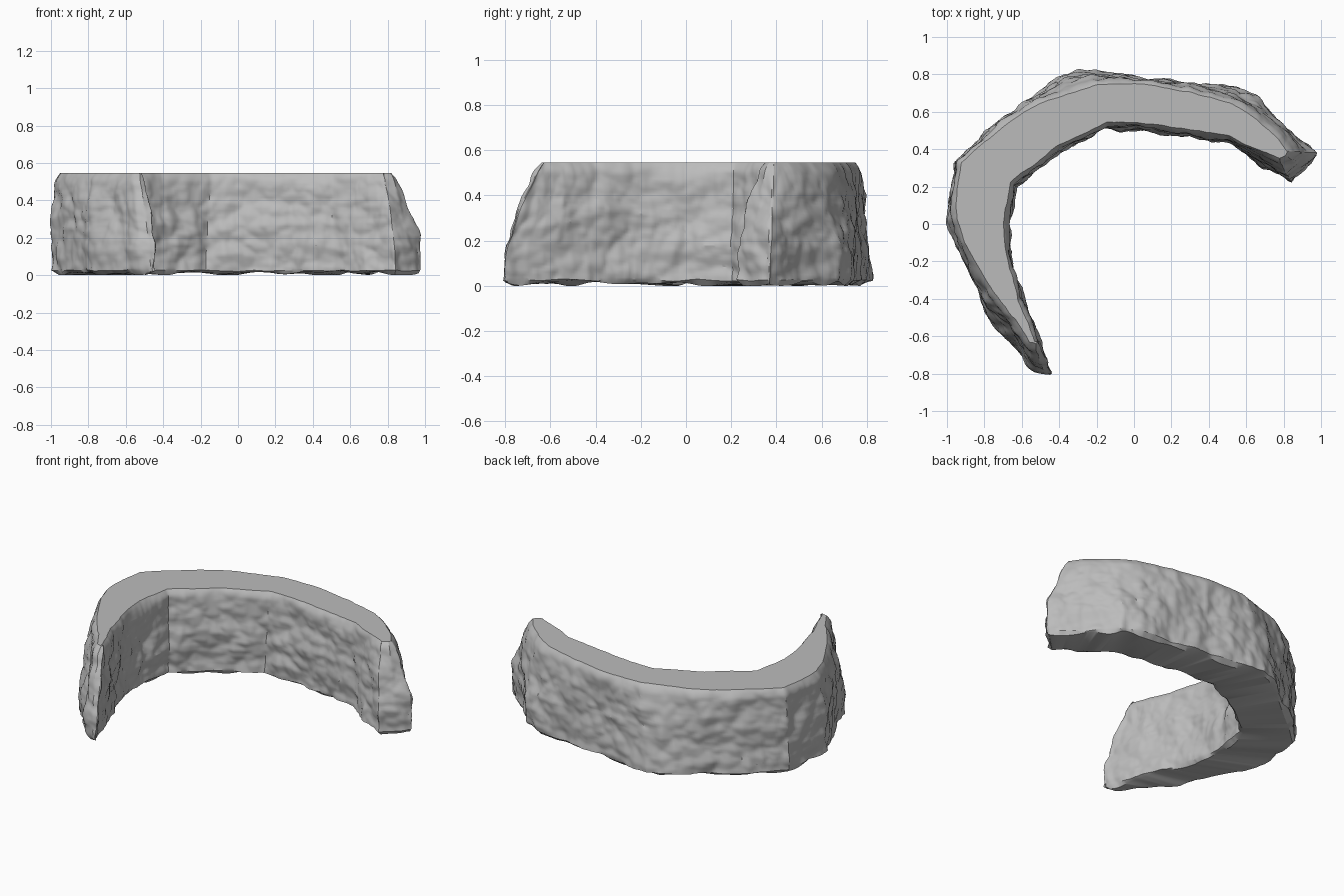
import bpy
import bmesh
from math import pi, sin
from mathutils import Vector, noise

cube = bpy.data.objects.get("Cube")
if cube:
    bpy.data.objects.remove(cube)

HALF = 250        # samples along each side of the wall
AROUND = 2 * HALF
LEVELS = 44       # rows up the wall
BASE_Z = 0.025
TOP_Z = 0.545

# Outline in hundredths: base x, base y, top x, top y
# Each side runs from the middle of one end to the middle of the other
OUTER = [
    (-47, -82, -53, -66), (-52, -80, -57, -65), (-64, -67, -65, -53),
    (-78, -50, -78, -36), (-87, -31, -87, -22), (-94, -17, -93, -11),
    (-100, 0, -97, 3), (-99, 18, -97, 19), (-97, 33, -94, 34),
    (-82, 47, -81, 46), (-62, 63, -60, 62), (-38, 81, -34, 73),
    (-30, 83, -20, 77), (0, 79, 0, 77), (30, 76, 30, 73),
    (55, 73, 52, 67), (66, 69, 66, 59), (82, 53, 79, 47),
    (100, 37, 84, 39),
]
INNER = [
    (92, 29, 83, 35), (84, 22, 78, 32), (56, 38, 63, 38),
    (50, 43, 50, 45), (10, 49, 12, 51), (-17, 51, -14, 52),
    (-40, 38, -40, 40), (-63, 20, -64, 21), (-67, 0, -68, 0),
    (-64, -24, -65, -23), (-54, -50, -57, -48), (-43, -82, -50, -64),
]


def resample(points, count):
    """Even samples along a path of paired base and top points."""
    pts = [Vector(p) / 100 for p in points]
    pairs = list(zip(pts, pts[1:]))
    lengths = [(b.xy - a.xy).length for a, b in pairs]
    step = sum(lengths) / count
    samples, k, start = [], 0, 0.0
    for i in range(count):
        while k < len(pairs) - 1 and i * step > start + lengths[k]:
            start += lengths[k]
            k += 1
        a, b = pairs[k]
        samples.append(a.lerp(b, min(1, (i * step - start) / lengths[k])))
    return samples


def chipped(p):
    """Rock relief: gentle swells and faceted chips."""
    warped = p + noise.noise_vector(p * 3) * 0.06
    chips = noise.voronoi(warped * 5, distance_metric='MANHATTAN')[0][0]
    small = noise.voronoi(warped * 13, distance_metric='MANHATTAN')[0][0]
    return (0.008 * noise.noise(p * 4) + 0.026 * (0.55 - chips)
            + 0.012 * (0.55 - small))


samples = (resample(OUTER + INNER[:1], HALF)
           + resample(INNER + OUTER[:1], HALF))
base = [Vector((s[0], s[1], 0)) for s in samples]
top = [Vector((s[2], s[3], 0)) for s in samples]
normals = []
for i in range(AROUND):
    d = base[(i + 3) % AROUND] - base[i - 3]
    normals.append(Vector((-d.y, d.x, 0)).normalized())

bm = bmesh.new()
rows = []

# Ragged underside rim, tucked in under the wall
rim = []
for b, n in zip(base, normals):
    p = b - n * 0.03
    p.z = max(0, 0.012 + 0.03 * noise.noise(b * 6))
    rim.append(bm.verts.new(p))
rows.append(rim)

# Chipped wall, leaning in towards a softly rounded top edge
for j in range(LEVELS + 1):
    t = j / LEVELS
    row = []
    for b, u, n in zip(base, top, normals):
        p = b.lerp(u, t ** 1.5)
        p.z = BASE_Z + (TOP_Z - BASE_Z) * t
        rounding = 0.02 * max(0, (t - 0.9) / 0.1) ** 2
        fade = 1 - 0.6 * t ** 8
        swell = 0.006 * sin(pi * t)
        p += n * (chipped(p) * fade + swell - rounding)
        if j == 0:
            p.z += 0.008 * noise.noise(b * 9)
        row.append(bm.verts.new(p))
    rows.append(row)

for low, high in zip(rows, rows[1:]):
    for i in range(AROUND):
        k = (i + 1) % AROUND
        bm.faces.new((low[i], low[k], high[k], high[i]))

# Flat top and underside, bridged from the outer side to the inner side
for row in (rows[0], rows[-1]):
    bm.faces.new((row[0], row[1], row[-1]))
    for i in range(1, HALF - 1):
        bm.faces.new((row[i], row[i + 1], row[-i - 1], row[-i]))
    bm.faces.new((row[HALF - 1], row[HALF], row[HALF + 1]))
bmesh.ops.recalc_face_normals(bm, faces=bm.faces)

mesh = bpy.data.meshes.new("curved_rock_wall")
bm.to_mesh(mesh)
bm.free()
wall = bpy.data.objects.new("curved_rock_wall", mesh)
bpy.context.collection.objects.link(wall)

# Plain grey stone
stone = bpy.data.materials.new("grey_stone")
stone.use_nodes = True
colour = (0.5, 0.5, 0.5, 1)
stone.diffuse_color = colour
shader = next(n for n in stone.node_tree.nodes if n.type == 'BSDF_PRINCIPLED')
shader.inputs["Base Color"].default_value = colour
shader.inputs["Roughness"].default_value = 0.9
mesh.materials.append(stone)

bpy.ops.object.select_all(action='DESELECT')
wall.select_set(True)
bpy.context.view_layer.objects.active = wall
bpy.ops.object.shade_smooth_by_angle(angle=pi / 6)
